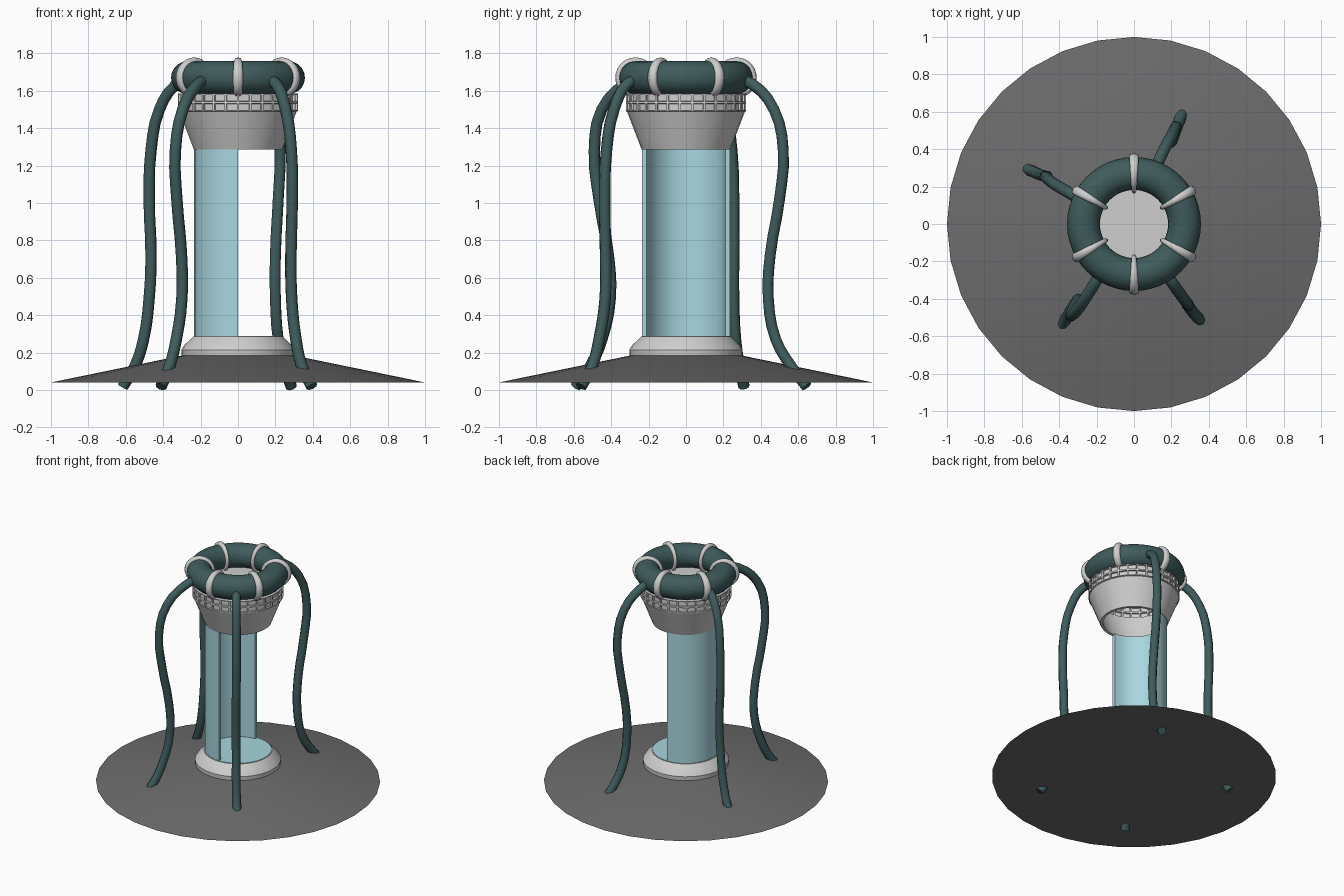
import bpy, bmesh, math
from math import sin, cos, pi, radians
from mathutils import Vector

if "Cube" in bpy.data.objects:
    bpy.data.objects.remove(bpy.data.objects["Cube"])


def material(name, rgb):
    m = bpy.data.materials.new(name)
    m.diffuse_color = (*rgb, 1)
    m.use_nodes = True
    m.node_tree.nodes["Principled BSDF"].inputs["Base Color"].default_value = m.diffuse_color
    return m


GREY = material("dark grey metal", (0.15, 0.15, 0.15))
WHITE = material("light grey metal", (0.62, 0.62, 0.62))
GLASS = material("pale blue glass", (0.39, 0.67, 0.73))
GREEN = material("dark teal rubber", (0.05, 0.105, 0.105))


def finish(name, bm, mat, angle=35):
    bmesh.ops.remove_doubles(bm, verts=bm.verts, dist=1e-5)
    bmesh.ops.recalc_face_normals(bm, faces=bm.faces)
    me = bpy.data.meshes.new(name)
    bm.to_mesh(me)
    bm.free()
    me.polygons.foreach_set("use_smooth", [True] * len(me.polygons))
    me.set_sharp_from_angle(angle=radians(angle))
    me.materials.append(mat)
    ob = bpy.data.objects.new(name, me)
    bpy.context.collection.objects.link(ob)
    return ob


def skin(loops, wrap=True):
    """Join a row of closed point loops; cap both ends if not wrapped."""
    bm = bmesh.new()
    vs = [[bm.verts.new(p) for p in loop] for loop in loops]
    n, m = len(vs), len(vs[0])
    for i in range(n if wrap else n - 1):
        a, b = vs[i], vs[(i + 1) % n]
        for j in range(m):
            k = (j + 1) % m
            bm.faces.new((a[j], b[j], b[k], a[k]))
    if not wrap:
        bm.faces.new(vs[0])
        bm.faces.new(vs[-1])
    return bm


def lathe(profile, n=32, start=0.0, sweep=2 * pi):
    """Turn a closed (radius, z) outline around the z axis."""
    full = sweep > 6.28
    steps = n if full else n + 1
    angles = [start + sweep * i / n for i in range(steps)]
    return skin([[(r * cos(a), r * sin(a), z) for r, z in profile]
                 for a in angles], full)


def solid(name, outline, mat, n=32):
    """Solid turned part; outline runs from the axis bottom to the axis top."""
    bm = bmesh.new()
    vs = [bm.verts.new((r, 0, z)) for r, z in outline]
    es = [bm.edges.new(p) for p in zip(vs, vs[1:])]
    bmesh.ops.spin(bm, geom=vs + es, cent=(0, 0, 0), axis=(0, 0, 1),
                   angle=2 * pi, steps=n, use_merge=True)
    return finish(name, bm, mat)


# Wide shallow cone base
solid("cone_base", [(0, 0.04), (1, 0.04), (0.9, 0.061), (0.3, 0.184), (0, 0.184)], GREY)

# Collar and glass floor
solid("base_collar", [(0, 0.17), (0.3, 0.17), (0.303, 0.215), (0.287, 0.24),
                      (0.24, 0.285), (0, 0.285)], WHITE)
solid("glass_floor", [(0, 0.28), (0.236, 0.28), (0.236, 0.289), (0, 0.289)], GLASS)

# Half cylinder of glass, open toward +x
finish("glass_wall", lathe([(0.234, 0.285), (0.234, 1.295), (0.21, 1.295), (0.21, 0.285)],
                           16, pi / 2, pi), GLASS)

# Hollow funnel cap with two rows of recessed squares inside and out
bm = lathe([(0.237, 1.285), (0.315, 1.488), (0.322, 1.491), (0.322, 1.537), (0.322, 1.584),
            (0.288, 1.584), (0.288, 1.537), (0.288, 1.491), (0.217, 1.285)], 30, -pi / 2)
bmesh.ops.recalc_face_normals(bm, faces=bm.faces)
band = [f for f in bm.faces
        if f.calc_center_median().z > 1.495 and abs(f.normal.z) < 0.1]
bmesh.ops.inset_individual(bm, faces=band, thickness=0.008, depth=0)
bmesh.ops.inset_individual(bm, faces=band, thickness=0.002, depth=-0.012)
finish("funnel_cap", bm, WHITE, 25)

# Lid seen through the hose ring
solid("cap_lid", [(0, 1.578), (0.29, 1.578), (0.29, 1.592), (0, 1.596)], WHITE)

# Thick hose ring on top
R, T, Z = 0.27, 0.088, 1.67
finish("hose_ring", lathe([(R + T * cos(2 * pi * j / 20), Z + T * sin(2 * pi * j / 20))
                           for j in range(20)], 48), GREEN)

# Six clamps around the hose, wider on the outside
for c in range(6):
    loops = []
    for i in range(28):
        phi = 2 * pi * i / 28
        loop = []
        for j in range(10):
            psi = 2 * pi * j / 10
            rho = 0.09 + 0.018 * cos(psi)
            r = R + rho * cos(phi)
            a = radians(30 + 60 * c) + 0.075 * sin(psi)
            loop.append((r * cos(a), r * sin(a), Z + rho * sin(phi)))
        loops.append(loop)
    finish(f"hose_clamp_{c + 1}", skin(loops), WHITE, 60)

# Four drooping cables from the hose ring to the base
cables = {
    "back_right_cable": [(0.11, 0.28, 1.66), (0.14, 0.355, 1.635), (0.2, 0.47, 1.5),
                         (0.225, 0.52, 1.28), (0.215, 0.5, 1.02), (0.2, 0.45, 0.72),
                         (0.2, 0.44, 0.49), (0.215, 0.48, 0.27), (0.245, 0.56, 0.13),
                         (0.285, 0.645, 0.018)],
    "left_cable": [(-0.27, 0.12, 1.66), (-0.335, 0.16, 1.63), (-0.42, 0.21, 1.5),
                   (-0.465, 0.245, 1.28), (-0.475, 0.255, 1.02), (-0.465, 0.255, 0.72),
                   (-0.475, 0.255, 0.49), (-0.505, 0.265, 0.27), (-0.55, 0.285, 0.13),
                   (-0.615, 0.31, 0.018)],
    "front_left_cable": [(-0.17, -0.25, 1.66), (-0.215, -0.325, 1.635), (-0.295, -0.45, 1.5),
                         (-0.335, -0.49, 1.28), (-0.327, -0.465, 1.02), (-0.302, -0.415, 0.72),
                         (-0.3, -0.405, 0.49), (-0.33, -0.45, 0.27), (-0.365, -0.51, 0.13),
                         (-0.412, -0.59, 0.018)],
    "front_right_cable": [(0.16, -0.25, 1.66), (0.205, -0.315, 1.635), (0.255, -0.385, 1.5),
                          (0.285, -0.425, 1.28), (0.29, -0.435, 1.02), (0.283, -0.43, 0.72),
                          (0.287, -0.432, 0.49), (0.31, -0.465, 0.27), (0.34, -0.5, 0.13),
                          (0.395, -0.56, 0.018)],
}
for name, pts in cables.items():
    cu = bpy.data.curves.new(name, 'CURVE')
    cu.dimensions = '3D'
    cu.bevel_depth = 0.031
    cu.bevel_resolution = 2
    cu.resolution_u = 3
    cu.use_fill_caps = True
    sp = cu.splines.new('BEZIER')
    sp.bezier_points.add(len(pts) - 1)
    for bp, p in zip(sp.bezier_points, pts):
        bp.co = Vector(p)
        bp.handle_left_type = bp.handle_right_type = 'AUTO'
    cu.materials.append(GREEN)
    bpy.context.collection.objects.link(bpy.data.objects.new(name, cu))
